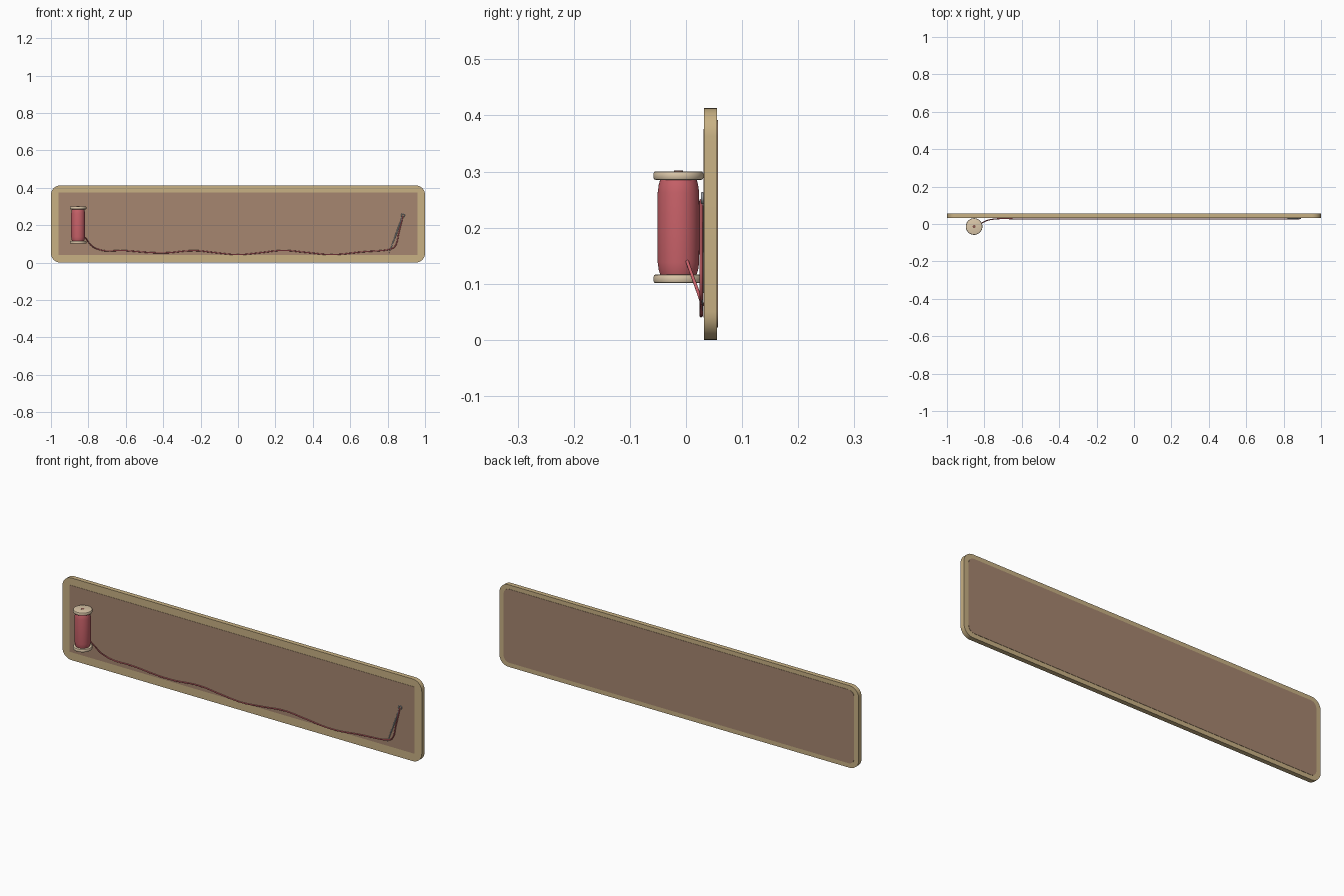
import bpy, bmesh, math
from mathutils import Vector

if "Cube" in bpy.data.objects:
    bpy.data.objects.remove(bpy.data.objects["Cube"])


def material(name, rgb):
    m = bpy.data.materials.new(name)
    m.diffuse_color = (*rgb, 1)
    m.use_nodes = True
    m.node_tree.nodes["Principled BSDF"].inputs["Base Color"].default_value = m.diffuse_color
    return m


WOOD = material("pale_wood", (0.58, 0.44, 0.23))
CLOTH = material("brown_cloth", (0.38, 0.24, 0.16))
SPOOL = material("spool_wood", (0.72, 0.58, 0.40))
RED = material("red_thread", (0.58, 0.12, 0.14))
STEEL = material("steel", (0.35, 0.37, 0.40))
DARK = material("dark_hole", (0.25, 0.10, 0.08))


def finish(bm, name, mat, angle=35):
    bmesh.ops.recalc_face_normals(bm, faces=bm.faces)
    me = bpy.data.meshes.new(name)
    bm.to_mesh(me)
    bm.free()
    ob = bpy.data.objects.new(name, me)
    bpy.context.collection.objects.link(ob)
    me.materials.append(mat)
    bpy.ops.object.select_all(action='DESELECT')
    ob.select_set(True)
    bpy.context.view_layer.objects.active = ob
    bpy.ops.object.shade_smooth_by_angle(angle=math.radians(angle))
    return ob


def slab(name, hx, z0, z1, y0, y1, r, mat):
    """Upright plate with rounded corners."""
    bm = bmesh.new()
    pts = []
    if r:
        for cx, cz, a0 in ((hx - r, z1 - r, 0), (r - hx, z1 - r, 90),
                           (r - hx, z0 + r, 180), (hx - r, z0 + r, 270)):
            for i in range(9):
                a = math.radians(a0 + i * 90 / 8)
                pts.append((cx + r * math.cos(a), cz + r * math.sin(a)))
    else:
        pts = [(hx, z1), (-hx, z1), (-hx, z0), (hx, z0)]
    f = bm.faces.new([bm.verts.new((x, y0, z)) for x, z in pts])
    ext = bmesh.ops.extrude_face_region(bm, geom=[f])
    moved = [v for v in ext["geom"] if isinstance(v, bmesh.types.BMVert)]
    bmesh.ops.translate(bm, verts=moved, vec=(0, y1 - y0, 0))
    return finish(bm, name, mat)


def lathe(name, profile, centre, mat, axis=(0, 0, 1), n=48):
    """Spin (radius, height) points about an axis; ends are capped."""
    bm = bmesh.new()
    rot = Vector((0, 0, 1)).rotation_difference(Vector(axis)).to_matrix()
    rings = []
    for r, h in profile:
        rings.append([bm.verts.new(rot @ Vector((r * math.cos(t), r * math.sin(t), h)) + Vector(centre))
                      for t in (2 * math.pi * i / n for i in range(n))])
    for a, b in zip(rings, rings[1:]):
        for i in range(n):
            j = (i + 1) % n
            bm.faces.new((a[i], a[j], b[j], b[i]))
    bm.faces.new(rings[0][::-1])
    bm.faces.new(rings[-1])
    return finish(bm, name, mat)


def strand(name, pts, radius, mat, cyclic=False):
    """Thin round tube through points."""
    cu = bpy.data.curves.new(name, 'CURVE')
    cu.dimensions = '3D'
    cu.bevel_depth = radius
    cu.bevel_resolution = 2
    cu.resolution_u = 6
    cu.use_fill_caps = True
    sp = cu.splines.new('BEZIER')
    sp.bezier_points.add(len(pts) - 1)
    for bp, p in zip(sp.bezier_points, pts):
        bp.co = p
        bp.handle_left_type = bp.handle_right_type = 'AUTO'
    sp.use_cyclic_u = cyclic
    cu.materials.append(mat)
    ob = bpy.data.objects.new(name, cu)
    bpy.context.collection.objects.link(ob)
    return ob


# Backing board with a square cloth front and a rounded cloth back
slab("board", 1.0, 0.0, 0.413, 0.0325, 0.0555, 0.05, WOOD)
slab("front_cloth", 0.96, 0.04, 0.376, 0.0312, 0.034, 0, CLOTH)
slab("back_cloth", 0.975, 0.022, 0.392, 0.054, 0.057, 0.03, CLOTH)

# Spool: two flanges, wound thread and core hole
SX, SY = -0.855, -0.0135
flange = [(0.040, 0), (0.043, 0.001), (0.0445, 0.004), (0.0445, 0.011), (0.043, 0.0145), (0.040, 0.0155)]
for label, z in (("bottom", 0.101), ("top", 0.285)):
    lathe(label + "_flange", flange, (SX, SY, z), SPOOL)
lathe("wound_thread", [(0.032, 0.115), (0.035, 0.124), (0.037, 0.138), (0.0375, 0.2),
                       (0.037, 0.262), (0.035, 0.277), (0.032, 0.287)], (SX, SY, 0), RED)
lathe("core_hole", [(0.008, 0.299), (0.008, 0.3015)], (SX, SY, 0), DARK, n=24)

# Loose thread trailing along the board to the needle eye
TY = 0.027
path = [(-0.822, 0.002, 0.14), (-0.765, 0.024, 0.078), (-0.60, TY, 0.064), (-0.40, TY, 0.052),
        (-0.23, TY, 0.064), (-0.12, TY, 0.053), (0.0, TY, 0.043), (0.12, TY, 0.053),
        (0.24, TY, 0.065), (0.36, TY, 0.055), (0.50, TY, 0.043), (0.66, TY, 0.057),
        (0.82, TY, 0.074), (0.838, TY, 0.085), (0.86, TY, 0.16), (0.882, TY, 0.25)]
strand("loose_thread", path, 0.003, RED)

# Needle with a tapered shaft and a ring eye
tip, eye = Vector((0.808, 0.029, 0.052)), Vector((0.882, 0.029, 0.253))
d = eye - tip
L = d.length - 0.008
lathe("needle_shaft", [(0.0004, 0), (0.002, 0.04), (0.0032, 0.1), (0.0032, L)], tip, STEEL, axis=d.normalized(), n=12)
strand("needle_eye", [(eye.x + 0.008 * math.cos(t), eye.y, eye.z + 0.008 * math.sin(t))
                      for t in (math.pi * i / 4 for i in range(8))], 0.0026, STEEL, True)
